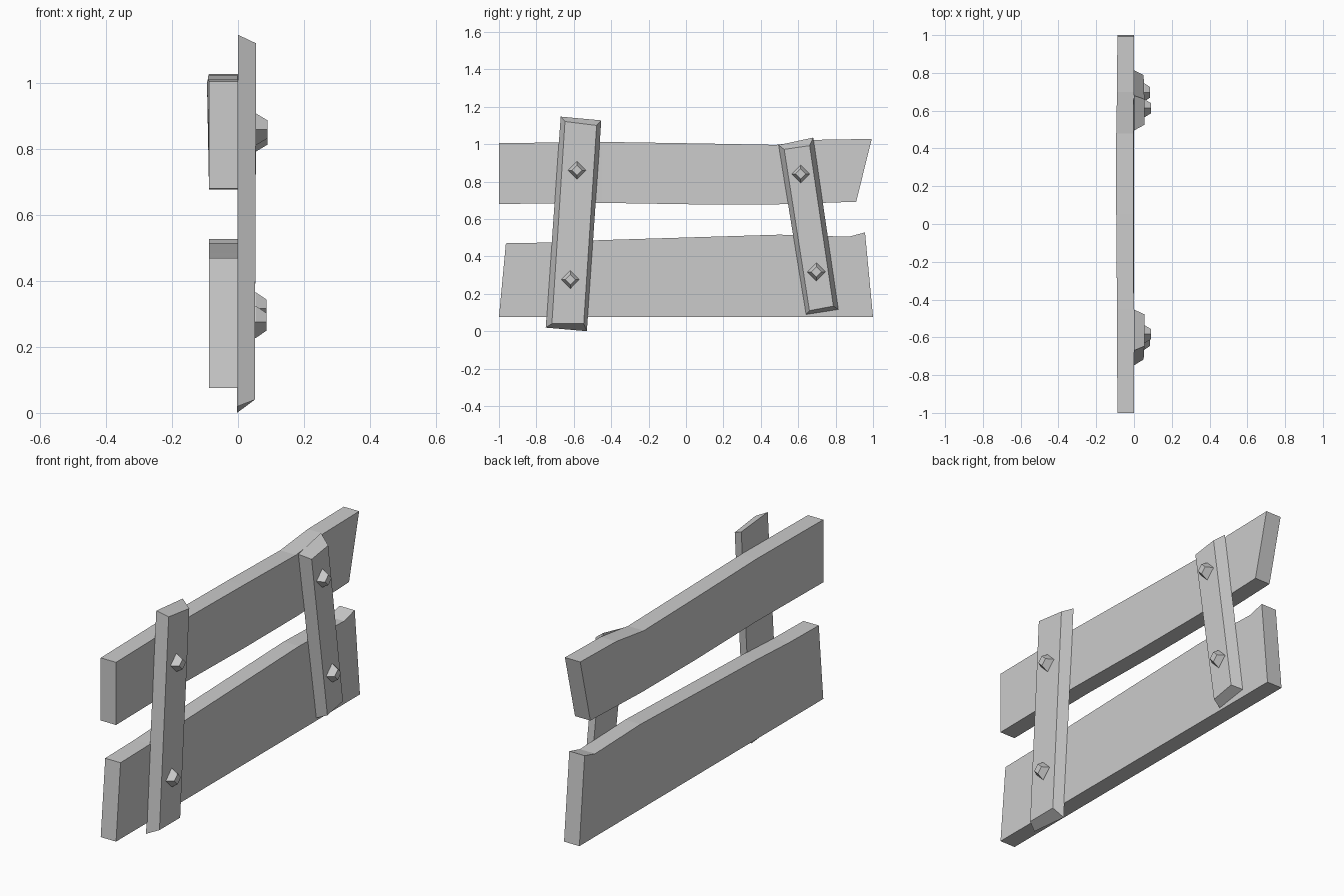
import bpy, bmesh
from math import cos, sin, pi

if "Cube" in bpy.data.objects:
    bpy.data.objects.remove(bpy.data.objects["Cube"])


def loft(name, rings):
    """Skin a list of equal-length point rings and cap both ends."""
    bm = bmesh.new()
    loops = [[bm.verts.new(p) for p in r] for r in rings]
    n = len(loops[0])
    for a, b in zip(loops, loops[1:]):
        for i in range(n):
            j = (i + 1) % n
            bm.faces.new((a[i], a[j], b[j], b[i]))
    bm.faces.new(loops[0])
    bm.faces.new(loops[-1])
    bmesh.ops.recalc_face_normals(bm, faces=bm.faces)
    me = bpy.data.meshes.new(name)
    bm.to_mesh(me)
    bm.free()
    ob = bpy.data.objects.new(name, me)
    bpy.context.collection.objects.link(ob)
    return ob


def plank(name, columns):
    """Board lofted along y; column = bottom y, bottom z, top y, top z, warp."""
    loft(name, [[(-0.088, yb, zb), (0, yb, zb), (w * 0.5, yt, zt), (-0.088 + w, yt, zt)]
                for yb, zb, yt, zt, w in columns])


def batten(name, outer, inner):
    """Upright strip with chamfered front: outer outline at back, inner at front."""
    loft(name, [[(-0.003, y, z) if z < 0.5 else (0.0, y, z) for y, z in outer],
                [(0.051 if z < 0.5 else 0.055, y, z) for y, z in inner]])


def bolt(name, y, z, x_end):
    """Tapered diamond bolt head."""
    loft(name, [[(x, y + r * cos(i * pi / 2), z + r * sin(i * pi / 2)) for i in range(4)]
                for x, r in ((0.045, 0.049), (0.055, 0.048), (x_end, 0.027))])


# Horizontal boards
plank("upper_plank", [(-1, 0.68, -1, 1.005, 0), (-0.45, 0.686, -0.45, 1.012, -0.002),
                      (0.05, 0.678, 0.05, 1.004, -0.006), (0.48, 0.678, 0.48, 0.996, -0.006),
                      (0.7, 0.685, 0.7, 1.023, -0.002), (0.91, 0.692, 0.993, 1.028, 0)])
plank("lower_plank", [(-1, 0.075, -0.963, 0.47, 0), (-0.72, 0.075, -0.72, 0.474, 0),
                      (-0.45, 0.075, -0.45, 0.487, 0), (0.5, 0.075, 0.5, 0.516, 0),
                      (0.87, 0.075, 0.87, 0.505, 0), (1, 0.075, 0.957, 0.528, 0)])

# Crooked uprights
batten("left_upright",
       [(-0.75, 0.019), (-0.53, 0.0), (-0.453, 1.127), (-0.67, 1.147)],
       [(-0.717, 0.04), (-0.547, 0.04), (-0.478, 1.10), (-0.647, 1.121)])
batten("right_upright",
       [(0.641, 0.088), (0.816, 0.115), (0.68, 1.035), (0.495, 0.995)],
       [(0.66, 0.11), (0.788, 0.134), (0.661, 0.992), (0.525, 0.972)])

# Bolt heads
for i, (y, z, x) in enumerate([(-0.583, 0.86, 0.09), (-0.618, 0.276, 0.086),
                               (0.613, 0.841, 0.09), (0.697, 0.317, 0.086)]):
    bolt(f"bolt_{i + 1}", y, z, x)
